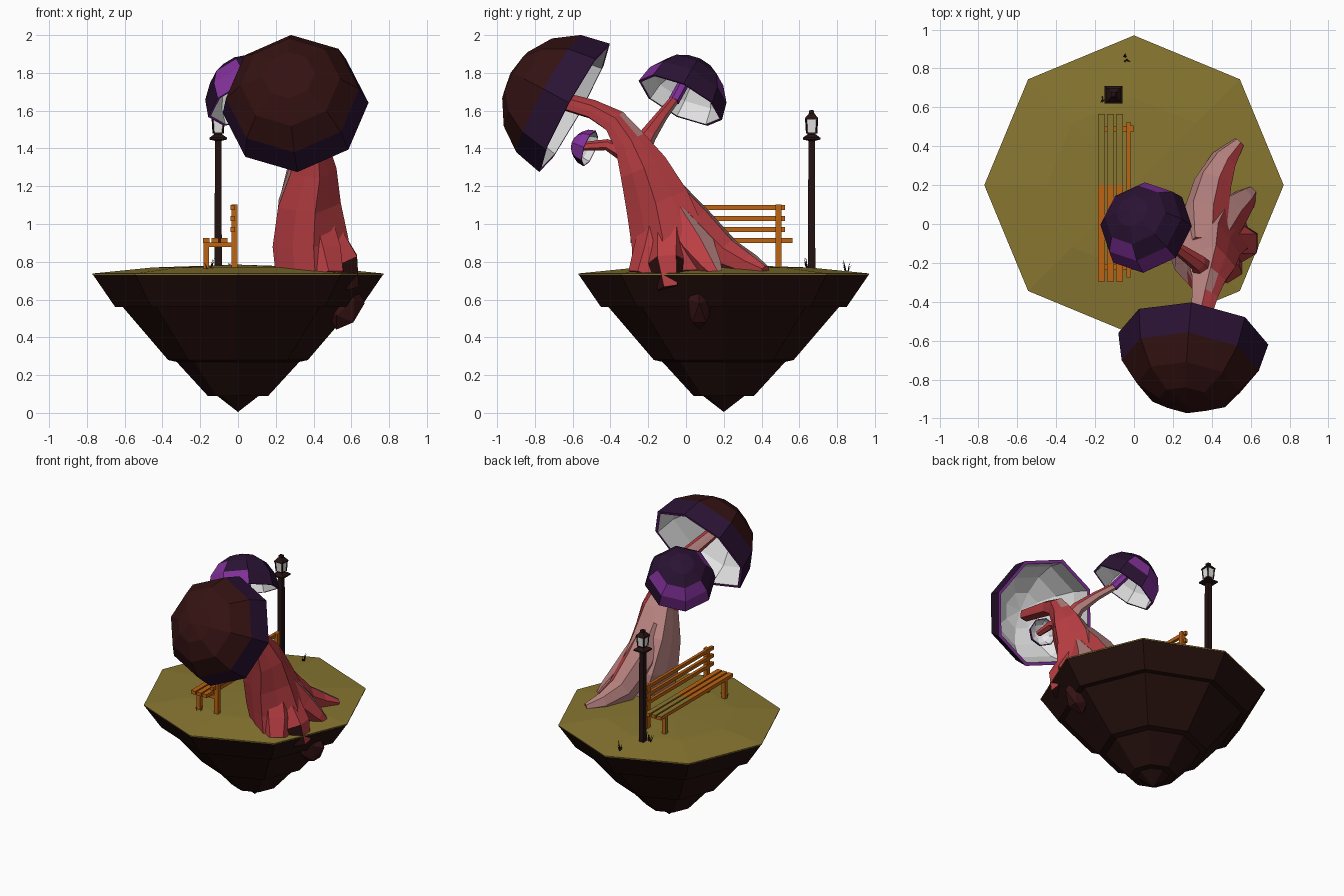
import bpy, bmesh, math, random
from mathutils import Vector, Matrix

if "Cube" in bpy.data.objects:
    bpy.data.objects.remove(bpy.data.objects["Cube"])

random.seed(4)


def mat(name, *rgb):
    m = bpy.data.materials.new(name)
    m.diffuse_color = (*rgb, 1)
    m.use_nodes = True
    m.node_tree.nodes["Principled BSDF"].inputs["Base Color"].default_value = m.diffuse_color
    return m


SOIL = mat("dark soil", 0.018, 0.005, 0.004)
MOSS = mat("olive moss", 0.245, 0.182, 0.03)
WOOD = mat("orange wood", 0.5, 0.125, 0.006)
IRON = mat("dark iron", 0.018, 0.006, 0.006)
WHITE = mat("white", 0.78, 0.78, 0.78)
RED = mat("red bark", 0.5, 0.05, 0.058)
PINK = mat("pink bark", 0.48, 0.23, 0.22)
PURPLE = mat("purple", 0.22, 0.03, 0.32)
PLUM = mat("dark plum", 0.023, 0.006, 0.033)
MAROON = mat("maroon", 0.035, 0.006, 0.006)


def finish(name, bm, mats, rule=None):
    """Turn a bmesh into an object; rule(centre, normal) picks the material."""
    bmesh.ops.remove_doubles(bm, verts=bm.verts, dist=1e-4)
    bmesh.ops.recalc_face_normals(bm, faces=bm.faces)
    if rule:
        for f in bm.faces:
            f.material_index = rule(f.calc_center_median(), f.normal)
    me = bpy.data.meshes.new(name)
    bm.to_mesh(me)
    bm.free()
    for m in mats:
        me.materials.append(m)
    ob = bpy.data.objects.new(name, me)
    bpy.context.collection.objects.link(ob)
    return ob


def skin(bm, rings, close=True):
    """Join successive vertex rings with quads and close both ends."""
    rings = [[bm.verts.new(p) for p in r] for r in rings]
    n = len(rings[0])
    for a, b in zip(rings, rings[1:]):
        for i in range(n):
            j = (i + 1) % n
            bm.faces.new((a[i], a[j], b[j], b[i]))
    if close:
        bm.faces.new(rings[0])
        bm.faces.new(rings[-1])


def lathe(name, profile, n, mx, mats, rule=None, phase=0.0):
    bm = bmesh.new()
    rings = []
    for r, h in profile:
        r = max(r, 1e-6)
        rings.append([mx @ Vector((r * math.cos(a), r * math.sin(a), h))
                      for a in (phase + 2 * math.pi * i / n for i in range(n))])
    skin(bm, rings, False)
    bmesh.ops.remove_doubles(bm, verts=bm.verts, dist=1e-4)
    bmesh.ops.holes_fill(bm, edges=bm.edges, sides=n)
    return finish(name, bm, mats, rule)


def box(name, c, s, mats, rule=None):
    bm = bmesh.new()
    bmesh.ops.create_cube(bm, size=1, matrix=Matrix.Translation(c) @ Matrix.Diagonal((*s, 1)))
    return finish(name, bm, mats, rule)


def tube(name, path, n, mats, rule=None, flute=0.0, twist=0.0):
    """Faceted tube through (x, y, z, radius) points, optionally ridged."""
    pts = [Vector(p[:3]) for p in path]
    rings = []
    for k, p in enumerate(pts):
        t = (pts[min(k + 1, len(pts) - 1)] - pts[max(k - 1, 0)]).normalized()
        u = t.cross(Vector((1, 0, 0))).normalized()
        v = t.cross(u)
        ring = []
        for i in range(n):
            a = 2 * math.pi * i / n + twist * k
            r = path[k][3] * (1 + flute * (1 if i % 2 else -1))
            ring.append(p + r * (math.cos(a) * u + math.sin(a) * v))
        rings.append(ring)
    bm = bmesh.new()
    skin(bm, rings)
    return finish(name, bm, mats, rule)


# Floating island: stepped octagonal cone with a slightly domed moss top
isle = Matrix.Translation((0, 0.2, 0))
lathe("island_rock", [(0, 0.005), (0.11, 0.09), (0.16, 0.09), (0.325, 0.27), (0.37, 0.28),
                      (0.61, 0.56), (0.65, 0.56), (0.77, 0.735), (0, 0.735)], 8, isle, [SOIL])
lathe("island_moss", [(0.769, 0.73), (0.77, 0.738), (0.45, 0.77), (0, 0.785)], 8, isle, [MOSS])

# Side rock
bm = bmesh.new()
bmesh.ops.create_icosphere(bm, subdivisions=1, radius=1, matrix=Matrix.Translation((0.57, 0.07, 0.56))
                           @ Matrix.Rotation(0.4, 4, 'Y') @ Matrix.Diagonal((0.095, 0.07, 0.13, 1)))
finish("side_rock", bm, [MAROON])


# Trunk, roots and branches: pink towards the back left, red elsewhere
def bark(c, n):
    return 1 if n.y - 0.5 * n.x + 0.3 * n.z > 0.35 else 0


BARK = [RED, PINK]
tube("trunk", [(0.41, -0.06, 0.72, 0.2), (0.375, -0.08, 0.92, 0.195), (0.365, -0.15, 1.12, 0.165),
               (0.385, -0.23, 1.3, 0.125), (0.38, -0.3, 1.43, 0.085), (0.365, -0.38, 1.54, 0.065),
               (0.34, -0.5, 1.605, 0.05), (0.3, -0.8, 1.69, 0.04)], 10, BARK, bark, 0.09, 0.12)
tube("back_root", [(0.36, -0.14, 1.2, 0.1), (0.36, 0.03, 1.0, 0.12), (0.4, 0.2, 0.84, 0.1),
                   (0.46, 0.33, 0.78, 0.07), (0.54, 0.42, 0.75, 0.03)], 7, BARK, bark, 0.06)
tube("side_root", [(0.4, -0.08, 1.08, 0.1), (0.48, 0.05, 0.88, 0.1), (0.57, 0.13, 0.77, 0.06),
                   (0.61, 0.17, 0.72, 0.03)], 6, BARK, bark, 0.06)
tube("front_root", [(0.4, -0.13, 1.05, 0.1), (0.45, -0.17, 0.85, 0.11), (0.48, -0.22, 0.72, 0.09)],
     6, BARK, bark)
tube("edge_root", [(0.46, -0.1, 0.95, 0.1), (0.55, -0.1, 0.8, 0.1), (0.58, -0.08, 0.66, 0.07)],
     6, [RED, MAROON], lambda c, n: int(c.z < 0.75))
tube("high_branch", [(0.38, -0.27, 1.36, 0.07), (0.33, -0.2, 1.47, 0.045), (0.23, -0.13, 1.57, 0.032),
                     (0.12, -0.06, 1.66, 0.025)], 6, BARK, bark)
tube("high_branch_tip", [(0.13, -0.065, 1.65, 0.03), (0.06, -0.01, 1.75, 0.03)], 6, [PURPLE])
tube("low_branch", [(0.39, -0.3, 1.36, 0.05), (0.38, -0.42, 1.42, 0.03), (0.38, -0.56, 1.41, 0.022)],
     6, BARK, bark)


# Mushroom caps: faceted hemispherical shells, white inside
def cap(name, centre, axis, r, side_mats, side_rule):
    axis, centre = Vector(axis).normalized(), Vector(centre)
    mx = Matrix.Translation(centre) @ axis.to_track_quat('Z', 'Y').to_matrix().to_4x4()
    steps = [math.radians(a) for a in (0, 24, 47, 69, 90)]
    outer = [(r * math.cos(a), r * math.sin(a)) for a in steps]
    inner = [(0.94 * r * math.cos(a), 0.88 * r * math.sin(a)) for a in steps]

    def rule(c, n):
        d = c - centre
        h = d.dot(axis) / r
        if h < 0.02:
            return 1                                   # rim
        return 0 if n.dot(d) < 0 else side_rule(h, n)  # inside, outside
    lathe(name, inner[::-1] + outer, 8, mx, [WHITE, PURPLE] + side_mats, rule, 0.08)


cap("big_cap", (0.305, -0.59, 1.615), (-0.1, -0.86, 0.47), 0.388, [PLUM, MAROON],
    lambda h, n: 3 if h > 0.4 else 2)
cap("high_cap", (0.07, -0.03, 1.655), (-0.35, 0.42, 0.82), 0.245, [PLUM],
    lambda h, n: 1 if h < 0.62 and (n.y < -0.45 or (n.y > 0 and n.x < 0.35)) else 2)
cap("small_cap", (0.38, -0.51, 1.4), (-0.3, -0.85, 0.3), 0.1, [PLUM],
    lambda h, n: 2 if n.z < -0.3 else 1)


# Bench: seat and legs are mossy in places on the far half
def half_slat(name, x, y0, y1, m):
    box(name, (x, (y0 + y1) / 2, 0.913), (0.036, y1 - y0, 0.026), [WOOD, m],
        lambda c, n: int(n.z > 0.5))


for i, x in enumerate((-0.168, -0.121, -0.074)):
    half_slat(f"seat_slat_near_{i}", x, -0.295, 0.2, WOOD)
    half_slat(f"seat_slat_far_{i}", x, 0.2, 0.565, MOSS)
for i, z in enumerate((0.97, 1.03, 1.088)):
    box(f"back_slat_{i}", (-0.028, 0.125, z), (0.022, 0.8, 0.026), [WOOD])
for y in (-0.22, 0.49):
    moss = lambda c, n, y=y: int(y > 0 and n.x < -0.5)
    box("front_leg", (-0.168, y, 0.835), (0.03, 0.032, 0.15), [WOOD, MOSS], moss)
    box("back_post", (-0.018, y, 0.93), (0.032, 0.032, 0.345), [WOOD])
    box("seat_rail", (-0.095, y, 0.89), (0.15, 0.028, 0.025), [WOOD])

# Lamp post: square section pole, collar, glazed lantern and roof
lamp = Matrix.Translation((-0.105, 0.665, 0))
Q = math.pi / 4
lathe("lamp_pole", [(0.028, 0.74), (0.024, 1.44), (0.065, 1.447), (0.065, 1.457), (0.03, 1.475),
                    (0.03, 1.487)], 4, lamp, [IRON], None, Q)
lathe("lamp_glass", [(0.035, 1.485), (0.042, 1.555)], 4, lamp, [WHITE], None, Q)
lathe("lamp_roof", [(0.05, 1.552), (0.048, 1.562), (0.02, 1.585), (0.018, 1.6), (0, 1.605)],
      4, lamp, [IRON], None, Q)
for sx in (-1, 1):
    for sy in (-1, 1):
        tube("lantern_bar", [(-0.105 + sx * 0.025, 0.665 + sy * 0.025, 1.48, 0.005),
                             (-0.105 + sx * 0.03, 0.665 + sy * 0.03, 1.558, 0.005)], 4, [IRON])

# Dark grass tufts: fans of thin tapering blades
for k, (x, y) in enumerate(((-0.05, 0.85), (-0.15, 0.65), (-0.15, -0.25))):
    bm = bmesh.new()
    for i in range(7):
        a = random.uniform(0, 2 * math.pi)
        lean, h = random.uniform(0.01, 0.035), random.uniform(0.04, 0.075)
        d, s = Vector((math.cos(a), math.sin(a), 0)), Vector((-math.sin(a), math.cos(a), 0)) * 0.006
        base = Vector((x, y, 0.745 if k != 1 else 0.755)) + d * 0.008
        bm.faces.new([bm.verts.new(p) for p in (base - s, base + s, base + d * lean + Vector((0, 0, h)))])
    finish(f"grass_tuft_{k}", bm, [IRON])
